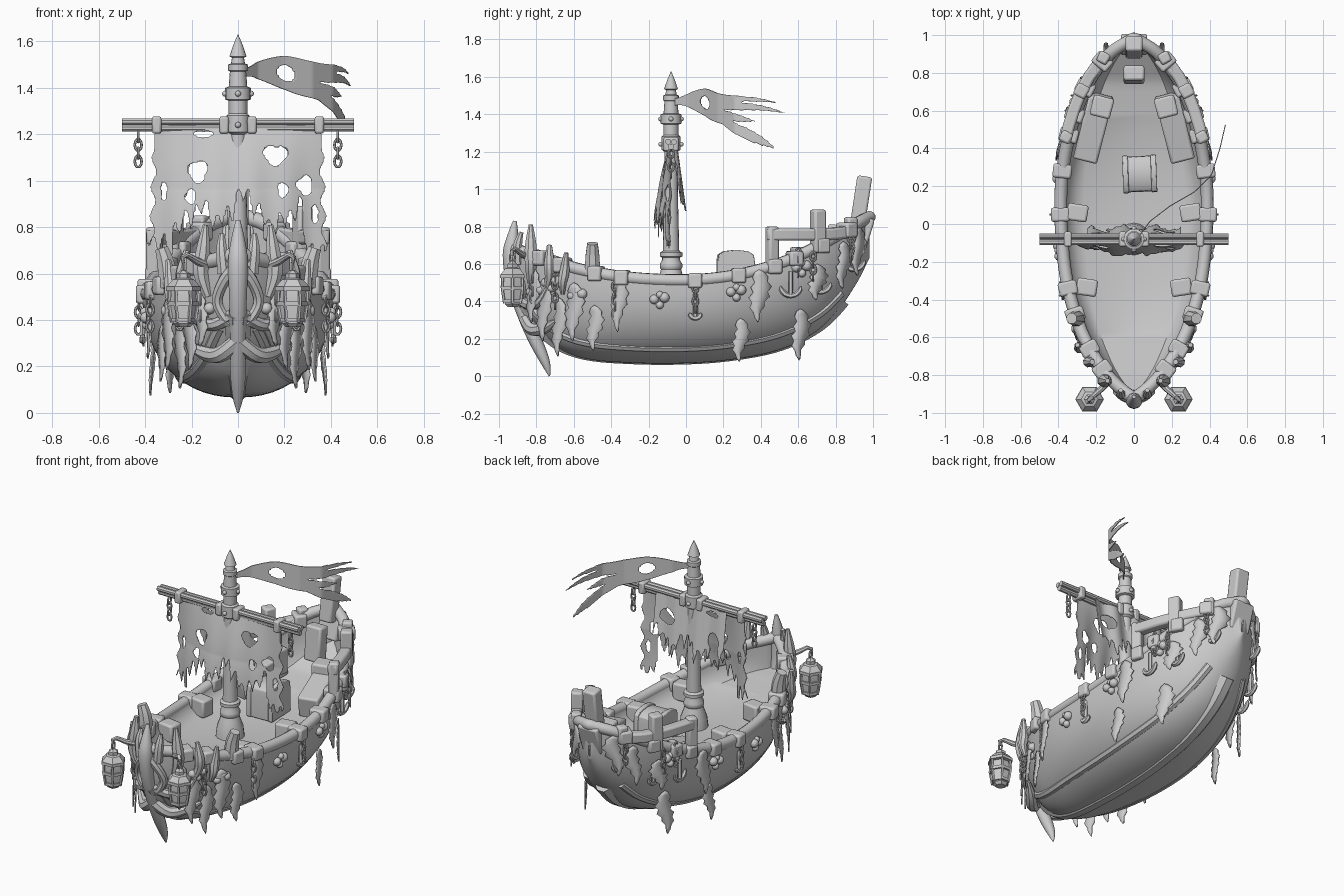
import bpy, bmesh, math, random
from mathutils import Vector, Matrix, Euler

if "Cube" in bpy.data.objects:
    bpy.data.objects.remove(bpy.data.objects["Cube"])
random.seed(4)
V = Vector
# station table: y, half width, rail height, keel height
TAB = [(-.93, .015, .69, .50), (-.88, .085, .665, .38), (-.8, .165, .645, .27), (-.7, .235, .61, .16), (-.55, .31, .565, .095),
       (-.3, .38, .525, .07), (0, .41, .512, .068), (.25, .405, .535, .088), (.5, .36, .60, .14), (.7, .29, .69, .24),
       (.82, .22, .76, .36), (.92, .13, .82, .51), (.98, .03, .85, .63)]

def at(y):
    y = min(max(y, TAB[0][0]), TAB[-1][0])
    i = max(k for k in range(len(TAB) - 1) if TAB[k][0] <= y)
    a, b = TAB[i], TAB[i + 1]
    p, q = TAB[max(i - 1, 0)], TAB[min(i + 2, len(TAB) - 1)]
    h = b[0] - a[0]; t = (y - a[0]) / h
    out = []
    for k in (1, 2, 3):
        m, n = (b[k] - p[k]) / (b[0] - p[0]) * h, (q[k] - a[k]) / (q[0] - a[0]) * h
        out.append((2*t**3-3*t*t+1)*a[k] + (t**3-2*t*t+t)*m + (3*t*t-2*t**3)*b[k] + (t**3-t*t)*n)
    return out

def hull_x(y, z):
    w, zg, zk = at(y)
    s = min(max((zg - z) / (zg - zk), 0), 1)
    return w * (1 - s ** 2.2) ** (1 / 2.2)

def finish(name, bm, thick=0, bevel=0, angle=40):
    bmesh.ops.recalc_face_normals(bm, faces=bm.faces)
    me = bpy.data.meshes.new(name); bm.to_mesh(me); bm.free()
    o = bpy.data.objects.new(name, me); bpy.context.collection.objects.link(o)
    bpy.context.view_layer.objects.active = o
    bpy.ops.object.select_all(action='DESELECT'); o.select_set(True)
    bpy.ops.object.shade_smooth_by_angle(angle=math.radians(angle))
    if thick:
        m = o.modifiers.new('thick', 'SOLIDIFY'); m.thickness = thick; m.offset = 0
    if bevel:
        m = o.modifiers.new('bevel', 'BEVEL'); m.width = bevel; m.segments = 2
    return o

def loft(bm, rings, closed=False, cap=True):
    rs = [[bm.verts.new(p) for p in r] for r in rings]; n = len(rs[0])
    for a, b in zip(rs, rs[1:] + rs[:1] if closed else rs[1:]):
        for j in range(n):
            bm.faces.new((a[j], a[(j+1) % n], b[(j+1) % n], b[j]))
    if cap and not closed:
        bm.faces.new(rs[0]); bm.faces.new(rs[-1])

def smooth(pts, r, m=4):
    # Catmull-Rom refinement of a path and its radii
    q = [V((*p, s)) for p, s in zip(pts, r)]; out = []
    for i in range(len(q) - 1):
        a, b, c, d = q[max(i-1, 0)], q[i], q[i+1], q[min(i+2, len(q)-1)]
        for t in [k / m for k in range(m)]:
            out.append(b + (c-a)*.5*t + (a*2 - b*5 + c*4 - d)*.5*t*t + (b*3 - a - c*3 + d)*.5*t**3)
    out.append(q[-1])
    return [p.to_3d() for p in out], [max(p.w, .003) for p in out]

def sweep(bm, pts, r, n=8, closed=False, start=V((1, 0, 0))):
    pts = [V(p) for p in pts]; N = len(pts); rings = []
    rad = r if isinstance(r, (list, tuple)) else [r] * N
    nor = start
    for i, p in enumerate(pts):
        t = pts[(i+1) % N] - pts[i-1] if closed else pts[min(i+1, N-1)] - pts[max(i-1, 0)]
        t.normalize()
        nor = nor - t * nor.dot(t)
        nor = nor.normalized() if nor.length > 1e-3 else t.orthogonal().normalized()
        b = t.cross(nor)
        rings.append([p + (nor*math.cos(a) + b*math.sin(a)) * rad[i] for a in [(k+.5)*2*math.pi/n for k in range(n)]])
    loft(bm, rings, closed)

def lathe(bm, prof, loc, n=16):
    loft(bm, [[V((r*math.cos(k*2*math.pi/n), r*math.sin(k*2*math.pi/n), z)) + V(loc) for k in range(n)] for r, z in prof])

def box(bm, loc, size, rot=(0, 0, 0)):
    bmesh.ops.create_cube(bm, size=1, matrix=Matrix.Translation(loc) @ Euler(rot).to_matrix().to_4x4() @ Matrix.Diagonal((*size, 1)))

def ball(bm, loc, r):
    bmesh.ops.create_icosphere(bm, subdivisions=2, radius=r, matrix=Matrix.Translation(loc))

def chain(bm, x, y, z, n, s=.02):
    for i in range(n):
        d = V((1, 0, 0)) if i % 2 else V((0, 1, 0))
        c = V((x, y, z - i * s * 1.7))
        sweep(bm, [c + d*math.cos(a)*s*.7 + V((0, 0, math.sin(a)*s*1.2)) for a in [k*math.pi/5 for k in range(10)]], s*.28, 6, True, d.cross(V((0, 0, 1))))

def cloth(name, f, keep, nu, nv):
    bm = bmesh.new()
    g = [[bm.verts.new(f(i/nu, j/nv)) for j in range(nv+1)] for i in range(nu+1)]
    for i in range(nu):
        for j in range(nv):
            if keep((i+.5)/nu, (j+.5)/nv):
                bm.faces.new((g[i][j], g[i+1][j], g[i+1][j+1], g[i][j+1]))
    bmesh.ops.delete(bm, geom=[v for v in bm.verts if not v.link_faces], context='VERTS')
    edge = [v for v in bm.verts if v.is_boundary]
    for _ in range(2): bmesh.ops.smooth_vert(bm, verts=edge, factor=.5, use_axis_x=True, use_axis_y=True, use_axis_z=True)
    return finish(name, bm, .005)

def rag(bm, y, top, bot, w, s):
    prev = None
    for i in range(11):
        t = i / 10; z = top + (bot - top) * t
        h = w * (.6 + .6 * math.sin(t * 3)) * (1 - t ** 3) * (1.15 if i % 2 else .75) + .002
        c = y + .012 * math.sin(t * 6)
        row = [bm.verts.new((s * (hull_x(yy, top) + .012 + .01 * t), yy, z + dz)) for yy, dz in ((c-h, -.015), (c, 0), (c+h, -.01))]
        if prev:
            for k in (0, 1): bm.faces.new((prev[k], prev[k+1], row[k+1], row[k]))
        prev = row

# hull shell with bowl-shaped recessed deck
ys = [.025 - .955 * math.cos(math.pi * i / 60) for i in range(61)]
rings = []
for y in ys:
    w, zg, zk = at(y)
    half = [(w * math.cos(a)**.9, zg - (zg - zk) * math.sin(a)**.9) for a in [k * math.pi / 28 for k in range(14)]]
    wi = max(w - .055, .3 * w); zd = max(.44 + .4 * (zg - .52), zg - .2); d = zg - zd
    de = max(min(wi * .88, hull_x(y, zd) - .03), .2 * w)
    inner = [(wi, zg), (max(wi*.97, de), zg - .4*d), (de*.97, zd + .2*d), (de * .84, zd)]
    loop = half + [(0, zk)] + [(-x, z) for x, z in half[::-1]] + [(-x, z) for x, z in inner] + inner[::-1]
    rings.append([(x, y, z) for x, z in loop])
bm = bmesh.new(); loft(bm, rings); finish('hull', bm)

# rail, planking ridge and keel
bm = bmesh.new()
sweep(bm, [(at(y)[0] - .024, y, at(y)[1]) for y in ys] + [(.024 - at(y)[0], y, at(y)[1]) for y in ys[::-1]], .034, 10, True)
finish('gunwale', bm)
bm = bmesh.new()
for s in (1, -1):
    P = [(y, at(y)[1] - .82 * (at(y)[1] - at(y)[2])) for y in ys[9:-11]]
    sweep(bm, [(s * (hull_x(y, z) - .014), y, z + .008) for y, z in P], .028, 8)
finish('hull_strakes', bm)
bm = bmesh.new(); sweep(bm, [(0, y, at(y)[2] + .05) for y in ys[6:-11]], .06, 8); finish('keel', bm)

# mast
bm = bmesh.new()
lathe(bm, [(.085, .44), (.078, .5), (.06, .55), (.054, .57), (.06, .58), (.06, .6), (.048, .62), (.048, .635), (.06, .64), (.06, .66), (.044, .67),
           (.036, 1.0), (.036, 1.2), (.05, 1.21), (.05, 1.28), (.04, 1.29), (.04, 1.345), (.055, 1.35), (.055, 1.4), (.04, 1.405), (.035, 1.47),
           (.042, 1.475), (.042, 1.5), (.03, 1.505), (.026, 1.53), (.037, 1.535), (.02, 1.585), (.001, 1.63)], (0, -.08, 0))
for z, r in ((1.24, .055), (1.375, .056)):
    for a in range(4): ball(bm, (r*math.cos(a*math.pi/2), -.08 + r*math.sin(a*math.pi/2), z), .013)
finish('mast', bm)

# yard made of bundled poles with clamps and hanging chains
bm = bmesh.new()
for dy, dz in ((-.016, .014), (.016, .012), (0, -.014)):
    sweep(bm, [(-.5, -.08+dy, 1.24+dz), (.5, -.08+dy, 1.24+dz)], .016, 8, False, V((0, 0, 1)))
finish('yard', bm)
bm = bmesh.new()
for x in (-.35, -.06, .06, .35): box(bm, (x, -.08, 1.24), (.04, .08, .075))
finish('yard_clamps', bm, bevel=.01)
bm = bmesh.new()
for s in (1, -1): chain(bm, s*.43, -.08, 1.19, 4, .021)
finish('yard_chains', bm)

# tattered sails: bellied front layer and shorter back layer
def bottom(x, base):
    k = x * 23
    return base + .09 * abs(2 * (k % 1) - 1) + .04 * math.sin(x * 31) + .02 * math.sin(x * 77)
HOLES = [(-.17, 1.04, .038, .045), (.16, 1.11, .05, .04), (.28, .98, .03, .04), (-.31, .96, .012, .04), (.19, .96, .02, .03),
         (-.2, .93, .02, .03), (.32, .86, .012, .04), (-.15, 1.2, .04, .012)]
def sail_keep(u, v):
    x, z = (u - .5) * .74, 1.25 - v * .57
    if any(((x-a)/c)**2 + ((z-b)/d)**2 < 1 + .3*math.sin(3*math.atan2(z-b, x-a) + a*40) for a, b, c, d in HOLES): return False
    if abs(x) > .358 - .01 * math.sin(z * 50) * (v > .2): return False
    return z > bottom(x, .66 if abs(x) > .27 else .79 + .09 * max(0, 1 - abs(x) / .09))
cloth('front_sail', lambda u, v: V(((u-.5)*.74*(1+.05*v), -.085 + .03*min(v*2, 1) - .115*math.sin(v*1.9)*math.cos((u-.5)*2.8) + .008*math.sin(u*30)*v, 1.25 - v*.57)), sail_keep, 130, 95)
cloth('back_sail', lambda u, v: V(((u-.5)*.5, -.06 + .05*v + .01*math.sin(u*20), 1.24 - v*.36)),
      lambda u, v: 1.24 - v*.36 > bottom((u-.5)*.5 + .03, .92) and all((((u-.5)*.5-a)/c)**2 + ((1.24-v*.36-b)/d)**2 > 1.2 for a, b, c, d in HOLES), 80, 55)

# torn pennant
def flag(u, v):
    P = [(.03, -.06), (.085, .015), (.19, .095), (.32, .17), (.41, .26), (.455, .4), (.485, .53)]
    k = min(int(u * 6), 5); t = u * 6 - k
    a, b = V(P[k]), V(P[k+1]); c = a.lerp(b, t)
    mid = 1.465 - .14 * max(0, u - .35); hh = .018 + .062 * math.sin(min(u * 3.6, 1.57)) ** 2 + .02 * max(0, u - .5)
    return V((c.x, c.y, mid + (v - .5) * 2 * hh + .01*math.sin(u*9) - (.34*max(0, u-.55) * (.5 - v) / .5 if v < .5 else 0)))
def flag_keep(u, v):
    if ((u-.35)/.05)**2 + ((v-.5)/.22)**2 < 1: return False
    if u < .55: return True
    # streamers tapering to points: centre, half width, end
    return any(abs(v - c) < h * (1 - ((u-.55)/(e-.55))**1.5) for c, h, e in ((.1, .17, .95), (.36, .13, .8), (.66, .16, 1.02), (.9, .12, .97)) if u < e)
cloth('pennant', flag, flag_keep, 80, 40)

# lanterns on hooked arms
for s, nm in ((1, 'right'), (-1, 'left')):
    L = (s*.235, -.928, 0); bm = bmesh.new()
    lathe(bm, [(.03, .37), (.045, .385), (.045, .4), (.058, .475), (.05, .53)], L, 6)
    for z, r in ((.4, .055), (.47, .068), (.535, .076)): lathe(bm, [(r, z-.009), (r, z+.009)], L, 6)
    lathe(bm, [(.076, .54), (.045, .575), (.03, .58), (.03, .6), (.008, .615)], L, 6)
    for k in range(6):
        d = V((math.cos(k*math.pi/3), math.sin(k*math.pi/3), 0))
        sweep(bm, [V(L) + d*.05 + V((0, 0, .39)), V(L) + d*.064 + V((0, 0, .475)), V(L) + d*.06 + V((0, 0, .54))], .008, 5)
    chain(bm, L[0], L[1], .635, 1, .02)
    finish(nm + '_lantern', bm, angle=30)
    bm = bmesh.new()
    sweep(bm, [(s*.12, -.82, .63), (s*.18, -.88, .655), (s*.22, -.915, .68), (s*.24, -.93, .67), (s*.235, -.93, .645)], [.018, .016, .013, .011, .008], 8)
    finish(nm + '_lantern_arm', bm)

# bow stem, fang and gnarled roots
bm = bmesh.new()
sweep(bm, *smooth([(0, -.915, .83), (0, -.925, .75), (0, -.935, .65), (0, -.92, .5), (0, -.865, .32), (0, -.8, .18), (0, -.75, .07), (0, -.73, 0)],
      [.01, .03, .045, .04, .034, .035, .024, .004]), 10)
finish('bow_stem', bm)
bm = bmesh.new()
ROOTS = [([(0, -.86, .31), (.08, -.82, .25), (.15, -.75, .26), (.22, -.69, .3)], [.035, .035, .03, .01]),
         ([(0, -.93, .64), (.06, -.91, .57), (.09, -.88, .48), (.05, -.88, .4), (0, -.88, .37)], [.03, .026, .024, .022, .02]),
         ([(.02, -.89, .42), (.1, -.84, .38), (.17, -.78, .4), (.22, -.74, .48)], [.03, .028, .025, .01]),
         ([(.13, -.83, .5), (.16, -.83, .6), (.15, -.83, .7), (.14, -.83, .81)], [.02, .034, .033, .012]),
         ([(.2, -.75, .46), (.23, -.73, .53), (.24, -.73, .6), (.22, -.73, .7)], [.014, .026, .03, .014]),
         ([(.27, -.66, .44), (.29, -.66, .5), (.29, -.65, .56), (.3, -.64, .66)], [.012, .024, .028, .012]),
         ([(.06, -.9, .6), (.07, -.9, .7), (.07, -.88, .77)], [.03, .026, .012]),
         ([(.3, -.5, .54), (.31, -.5, .64), (.33, -.5, .71)], [.045, .04, .03])]
for s in (1, -1):
    for P, R in ROOTS: sweep(bm, *smooth([(s*x, y, z) for x, y, z in P], R), 8)
finish('bow_roots', bm)

# rail clamps and inner blocks
bm = bmesh.new()
for s in (1, -1):
    for y in (-.77, -.66, -.48, -.34, .05, .28, .47, .58, .72, .86):
        w, zg, _ = at(y); a = math.atan2(at(y-.02)[0] - at(y+.02)[0], .04)
        box(bm, (s*(w-.022), y, zg-.003), (.1, .075, .08), (0, 0, s*a))
    for x, y, z in ((.3, .06, .495), (.25, -.335, .5)): box(bm, (s*x, y, z), (.11, .09, .11), (0, 0, s*.15))
finish('rail_clamps', bm, bevel=.012)

# stern rail, posts, benches and backrest
bm = bmesh.new()
for s in (1, -1):
    sweep(bm, [(s*(at(y)[0]-.01), y, .757 + .12*max(0, y-.75)) for y in (.43, .52, .61, .7, .78, .86)], .045, 4, False, V((0, 0, 1)))
    for y, z0, z1, d in ((.46, .58, .8, .06), (.705, .66, .89, .07), (.88, .74, .85, .06)):
        box(bm, (s*(at(y)[0]-.01), y, (z0+z1)/2), (d, d, z1-z0), (0, 0, s*.5))
    box(bm, (s*.215, .51, .55), (.13, .35, .14), (.2, 0, s*.25))
    box(bm, (s*.17, .62, .61), (.11, .11, .16), (0, 0, s*.25))
box(bm, (0, .935, .93), (.09, .08, .28), (-.15, 0, 0))
box(bm, (0, .79, .7), (.11, .08, .22), (-.1, 0, 0))
box(bm, (0, .95, .76), (.14, .07, .18), (-.3, 0, 0))
finish('stern_woodwork', bm, bevel=.012)

# chest with flattened lid
prof = [(-.095, 0), (.095, 0), (.095, .15), (.09, .185), (.06, .203), (0, .21), (-.06, .203), (-.09, .185), (-.095, .15)]
bm = bmesh.new(); M = Matrix.Translation((.03, .265, .455)) @ Matrix.Rotation(.04, 4, 'Z')
for x0, x1, k in ((-.08, .08, 1), (-.09, -.06, 1.05), (.06, .09, 1.05)):
    loft(bm, [[M @ V((x, p*k, q*k)) for p, q in prof] for x in (x0, x1)])
finish('chest', bm, bevel=.005)

# barnacle clusters, side chains, anchors and rags
bar, chn, anc, rags = (bmesh.new() for _ in range(4))
for s in (1, -1):
    for y, z in ((-.14, .41), (.27, .45), (-.58, .43), (-.72, .5), (.62, .58), (-.8, .45)):
        for dy, dz, r in ((-.03, 0, .026), (.025, .01, .028), (0, -.03, .022), (0, .025, .02)):
            ball(bar, (s*(hull_x(y+dy, z+dz)+.005), y+dy, z+dz), r)
    for y, z, n in ((.05, .47, 4), (-.38, .48, 5), (.6, .66, 4), (.68, .64, 4), (-.7, .56, 6), (-.82, .56, 5), (.88, .74, 4)):
        chain(chn, s*(hull_x(y, z)+.018), y, z, n, .021)
    for y, z in ((.05, .36), (.72, .5), (.9, .62), (.56, .48)):
        x = s*(hull_x(y, z)+.018); k = .03 if y < .1 else .055
        sweep(anc, [(x, y, z+.08), (x, y, z-.05)], .013, 6)
        sweep(anc, [(x, y + k*math.sin(a), z - .05 + k*(1-math.cos(a))) for a in [j*.3 for j in range(-5, 6)]], [.004, .012] + [.014]*7 + [.012, .004], 6)
    for y, t, b, w in ((-.49, .38, .15, .035), (.29, .31, .09, .035), (.61, .36, .1, .038), (.39, .57, .3, .045), (-.36, .54, .25, .035),
                       (-.6, .5, .2, .04), (-.68, .42, .12, .03), (-.76, .52, .2, .03), (-.82, .58, .3, .025), (.7, .6, .42, .04), (.84, .72, .48, .03), (.92, .8, .55, .025)):
        rag(rags, y, t, b, w, s)
finish('barnacles', bar); finish('side_chains', chn); finish('anchors', anc); finish('hull_rags', rags, .008)
